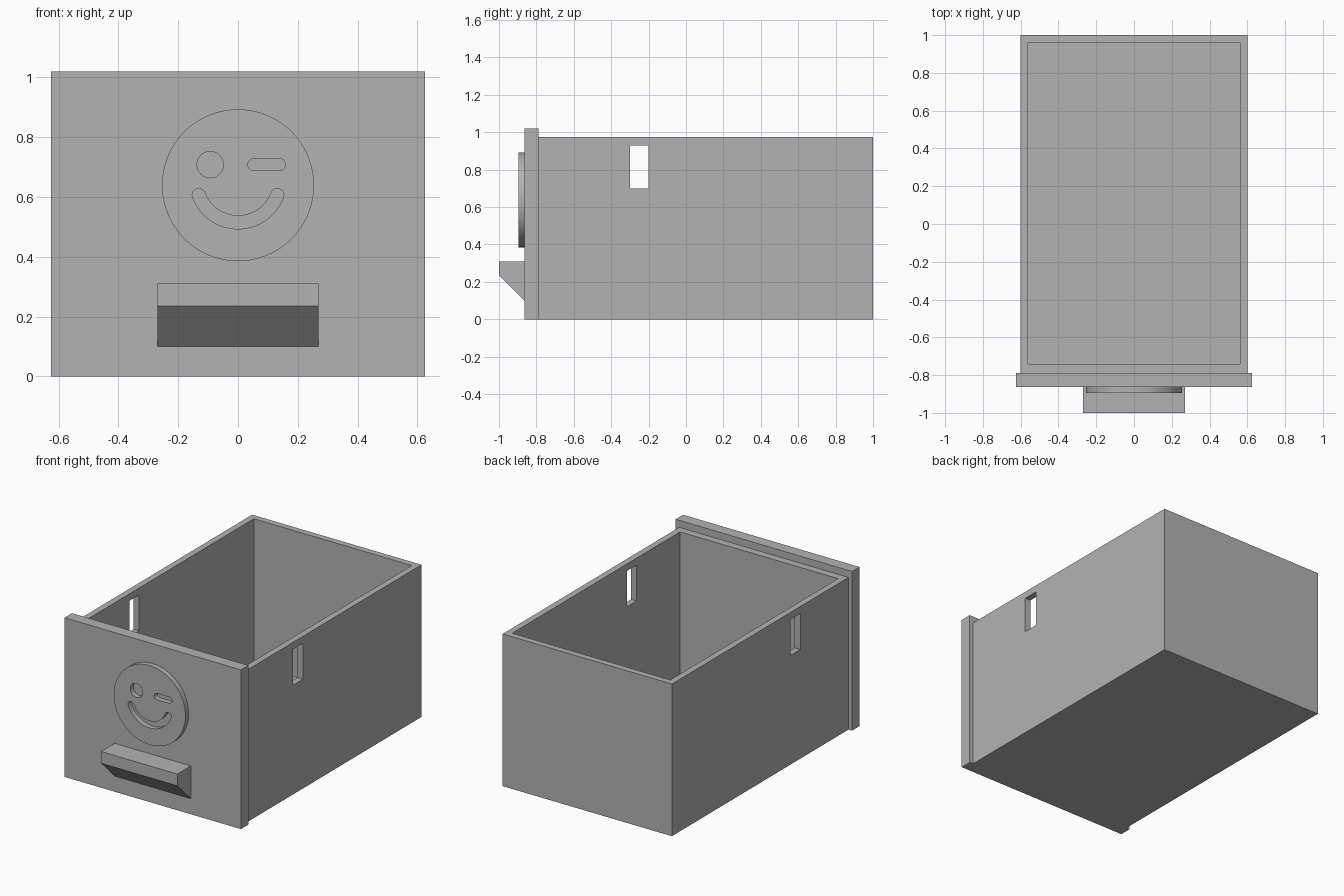
import bpy, bmesh
from math import radians, cos, sin
from mathutils import Matrix, Vector

if "Cube" in bpy.data.objects:
    bpy.data.objects.remove(bpy.data.objects["Cube"], do_unlink=True)

grey = bpy.data.materials.new("plain grey")
grey.use_nodes = True
COLOUR = (0.45, 0.45, 0.45, 1)
grey.diffuse_color = COLOUR
grey.node_tree.nodes["Principled BSDF"].inputs["Base Color"].default_value = COLOUR


def add_object(name, data):
    obj = bpy.data.objects.new(name, data)
    bpy.context.collection.objects.link(obj)
    data.materials.append(grey)
    return obj


def box(name, low, high):
    low, high = Vector(low), Vector(high)
    bm = bmesh.new()
    bmesh.ops.create_cube(bm, size=1)
    bmesh.ops.transform(bm, verts=bm.verts,
                        matrix=Matrix.Translation((low + high) / 2) @ Matrix.Diagonal((high - low).to_4d()))
    mesh = bpy.data.meshes.new(name)
    bm.to_mesh(mesh)
    bm.free()
    return add_object(name, mesh)


def select_only(obj):
    bpy.ops.object.select_all(action="DESELECT")
    obj.select_set(True)
    bpy.context.view_layer.objects.active = obj


def cut(obj, cutter):
    cutter.hide_render = True
    mod = obj.modifiers.new("cut", "BOOLEAN")
    mod.operation, mod.solver, mod.object = "DIFFERENCE", "EXACT", cutter
    select_only(obj)
    bpy.ops.object.modifier_apply(modifier=mod.name)
    bpy.data.objects.remove(cutter, do_unlink=True)


def arc(x, z, radius, start, end, steps):
    angles = [radians(start + (end - start) * i / steps) for i in range(steps + 1)]
    return [(x + radius * cos(a), z + radius * sin(a)) for a in angles]


# Open drawer box with a slot through both side walls
PANEL_FRONT, PANEL_BACK = -0.863, -0.788
body = box("drawer_box", (-0.6, PANEL_BACK, 0), (0.6, 1, 0.975))
cut(body, box("cavity_cutter", (-0.56, -0.74, 0.04), (0.56, 0.96, 1.2)))
cut(body, box("slot_cutter", (-0.8, -0.3, 0.70), (0.8, -0.2, 0.93)))

# Front panel, overlapping the box on both sides and the top
box("front_panel", (-0.625, PANEL_FRONT, 0), (0.625, PANEL_BACK, 1.02))

# Handle: a ledge with a sloping underside
bm = bmesh.new()
profile = [(PANEL_FRONT, 0.31), (-1, 0.31), (-1, 0.235), (PANEL_FRONT, 0.10)]
side = bm.faces.new([bm.verts.new((-0.27, y, z)) for y, z in profile])
swept = bmesh.ops.extrude_face_region(bm, geom=[side])["geom"]
bmesh.ops.translate(bm, vec=(0.54, 0, 0), verts=[v for v in swept if isinstance(v, bmesh.types.BMVert)])
bmesh.ops.recalc_face_normals(bm, faces=bm.faces)
handle_mesh = bpy.data.meshes.new("handle")
bm.to_mesh(handle_mesh)
bm.free()
add_object("handle", handle_mesh)

# Winking face: disc outline with eye, wink and mouth openings
FACE_Z, MOUTH_Z, MOUTH_R, CAP_R, TILT = 0.639, 0.655, 0.14, 0.022, 20.5
tip_x = MOUTH_R * cos(radians(TILT))
tip_z = MOUTH_Z - MOUTH_R * sin(radians(TILT))
disc = arc(0, FACE_Z, 0.254, 0, 360, 96)[:-1]
eye = arc(-0.093, 0.708, 0.044, 0, 360, 48)[:-1]
wink = arc(0.138, 0.708, 0.02, -90, 90, 16) + arc(0.053, 0.708, 0.02, 90, 270, 16)
mouth = (arc(0, MOUTH_Z, MOUTH_R + CAP_R, 180 + TILT, 360 - TILT, 40)
         + arc(tip_x, tip_z, CAP_R, -TILT, 180 - TILT, 16)[1:-1]
         + arc(0, MOUTH_Z, MOUTH_R - CAP_R, 360 - TILT, 180 + TILT, 40)
         + arc(-tip_x, tip_z, CAP_R, TILT, 180 + TILT, 16)[1:-1])

THICKNESS = 0.032
curve = bpy.data.curves.new("winking_face", "CURVE")
curve.dimensions, curve.fill_mode, curve.extrude = "2D", "BOTH", THICKNESS / 2
for outline in (disc, eye, wink, mouth):
    spline = curve.splines.new("POLY")
    spline.points.add(len(outline) - 1)
    for point, (x, z) in zip(spline.points, outline):
        point.co = (x, z, 0, 1)
    spline.use_cyclic_u = True
face = add_object("winking_face", curve)
face.rotation_euler.x = radians(90)
face.location.y = PANEL_FRONT - THICKNESS / 2
select_only(face)
bpy.ops.object.convert(target="MESH")
bpy.ops.object.shade_smooth_by_angle(angle=radians(30))
